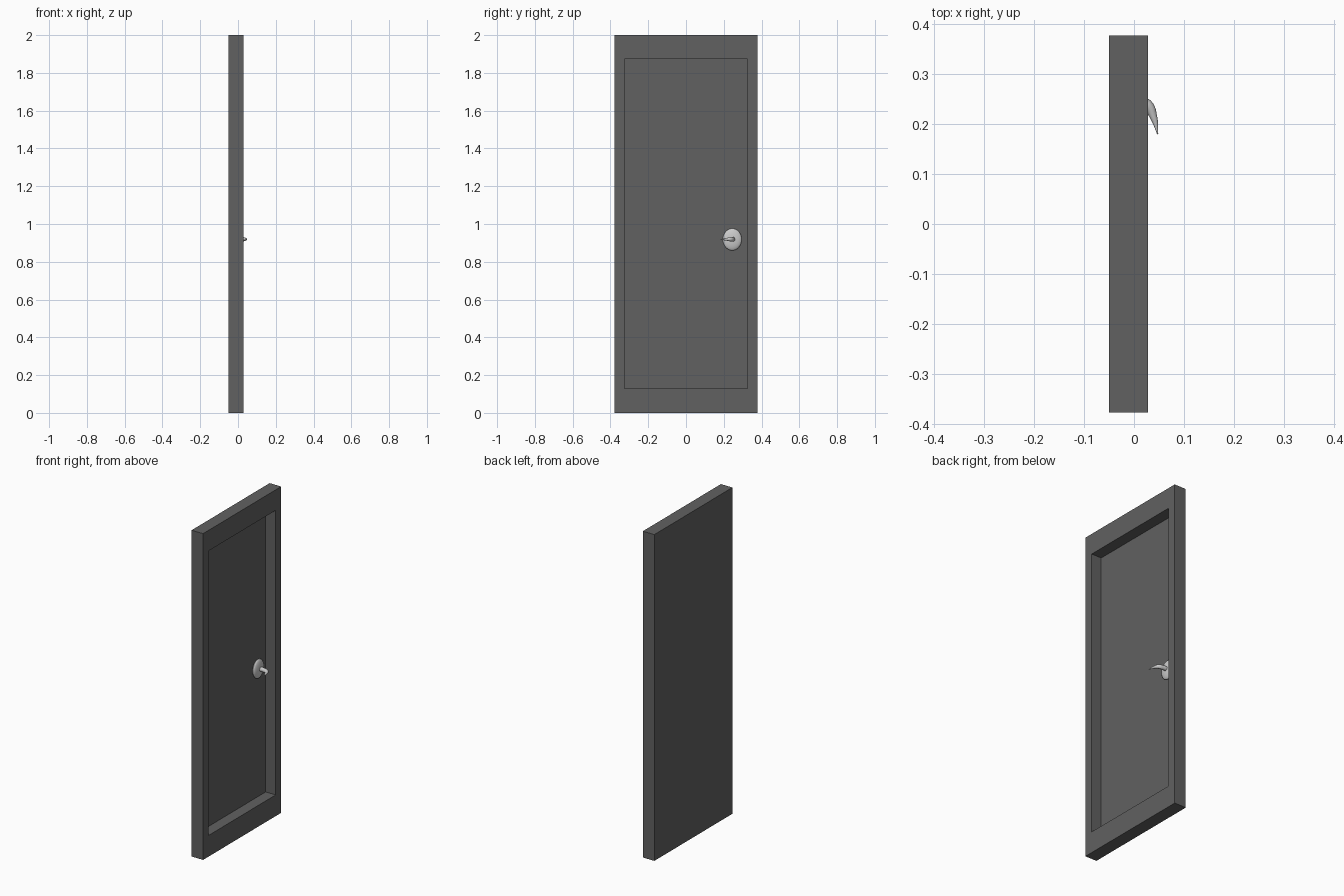
import bpy, bmesh

if "Cube" in bpy.data.objects:
    bpy.data.objects.remove(bpy.data.objects["Cube"])

HALF_W, HEIGHT = 0.378, 2.0          # door outline
BACK, FACE, FLOOR = -0.05, 0.028, -0.04   # x of back, front face, recess floor
DISC_Y, DISC_Z = 0.245, 0.918

dark = bpy.data.materials.new("dark_grey")
dark.diffuse_color = (0.12, 0.12, 0.12, 1)
dark.use_nodes = True
dark.node_tree.nodes["Principled BSDF"].inputs["Base Color"].default_value = dark.diffuse_color

# Door slab with one deep recessed panel on the +x side
bm = bmesh.new()
bmesh.ops.create_cube(bm, size=1)
for v in bm.verts:
    v.co = (FACE if v.co.x > 0 else BACK, v.co.y * 2 * HALF_W, (v.co.z + 0.5) * HEIGHT)
bm.normal_update()
front = max(bm.faces, key=lambda f: f.normal.x)
bmesh.ops.inset_region(bm, faces=[front], thickness=0.05)
for v in front.verts:
    v.co.y = 0.325 if v.co.y > 0 else -0.325
    v.co.z = 1.874 if v.co.z > 1 else 0.13
panel = bmesh.ops.extrude_discrete_faces(bm, faces=[front])["faces"][0]
for v in panel.verts:
    v.co.x = FLOOR
bmesh.ops.recalc_face_normals(bm, faces=bm.faces)
mesh = bpy.data.meshes.new("door_panel")
bm.to_mesh(mesh)
bm.free()
mesh.materials.append(dark)
door = bpy.data.objects.new("door_panel", mesh)
bpy.context.collection.objects.link(door)

# Domed oval plate behind the handle
bpy.ops.mesh.primitive_uv_sphere_add(segments=32, ring_count=16, radius=1,
                                     location=(-0.034, DISC_Y, DISC_Z))
plate = bpy.context.object
plate.name = "handle_plate"
plate.scale = (0.016, 0.05, 0.058)
bpy.ops.object.shade_smooth()

# Curved lever tapering to a point: (x, y, radius)
path = [(-0.035, 0.247, 0.013), (0.0, 0.245, 0.013), (0.026, 0.238, 0.012),
        (0.040, 0.212, 0.007), (0.0475, 0.18, 0.0012)]
curve = bpy.data.curves.new("handle_lever", 'CURVE')
curve.dimensions = '3D'
curve.bevel_depth = 1.0
curve.bevel_resolution = 4
curve.use_fill_caps = True
curve.resolution_u = 6
spline = curve.splines.new('BEZIER')
spline.bezier_points.add(len(path) - 1)
for p, (x, y, r) in zip(spline.bezier_points, path):
    p.co = (x, y, DISC_Z + 0.001)
    p.radius = r
    p.handle_left_type = p.handle_right_type = 'AUTO'
lever = bpy.data.objects.new("handle_lever", curve)
bpy.context.collection.objects.link(lever)
bpy.ops.object.select_all(action='DESELECT')
lever.select_set(True)
bpy.context.view_layer.objects.active = lever
bpy.ops.object.convert(target='MESH')
bpy.ops.object.shade_smooth_by_angle()
